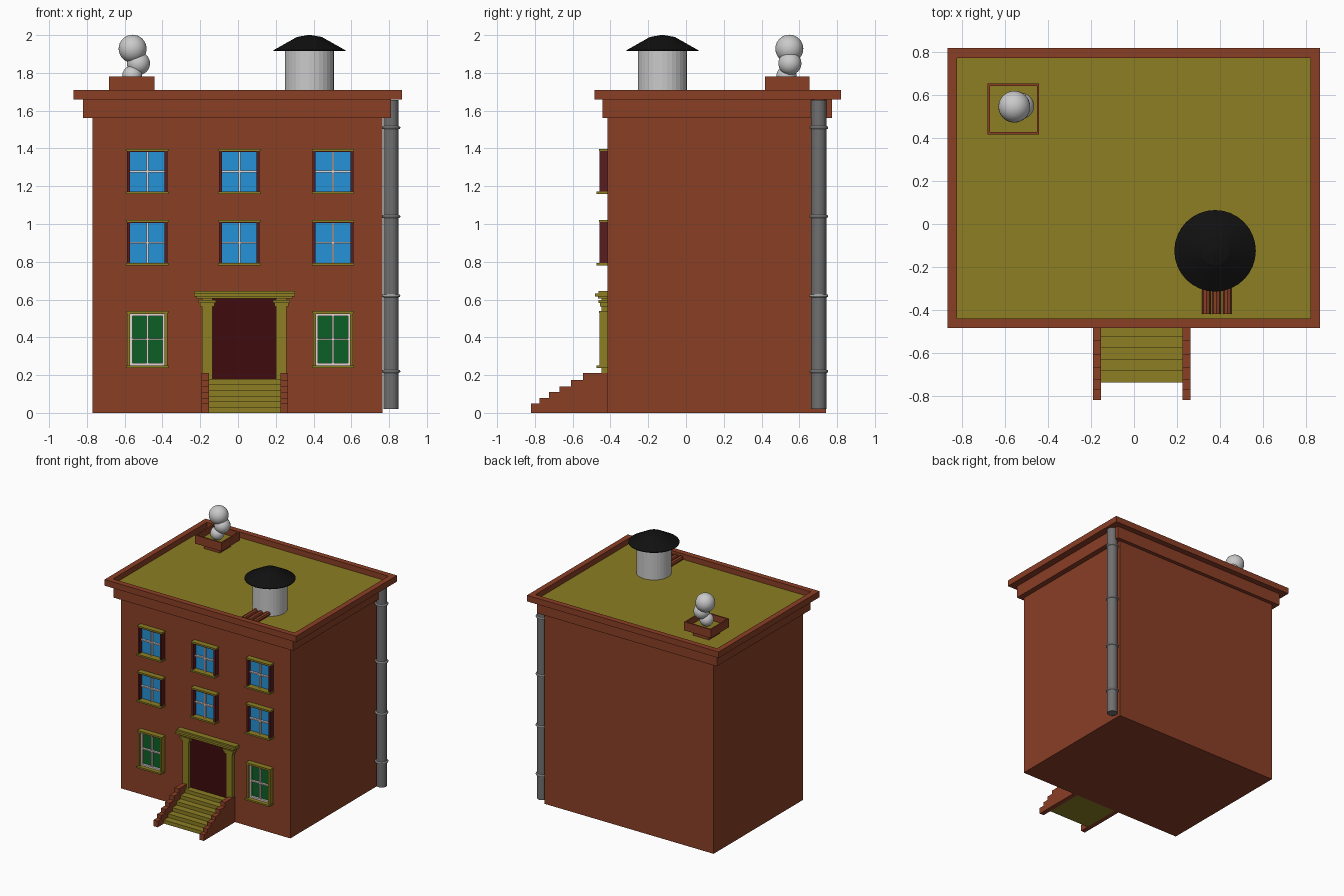
import bpy, bmesh, math

if "Cube" in bpy.data.objects:
    bpy.data.objects.remove(bpy.data.objects["Cube"])


def srgb(r, g, b):
    return [((c / 255 + 0.055) / 1.055) ** 2.4 if c > 10 else c / 255 / 12.92 for c in (r, g, b)] + [1.0]


def material(name, r, g, b):
    m = bpy.data.materials.new(name)
    m.diffuse_color = srgb(r, g, b)
    m.use_nodes = True
    m.node_tree.nodes["Principled BSDF"].inputs["Base Color"].default_value = m.diffuse_color
    return m


BRICK = material("brick red", 138, 62, 37)
OLIVE = material("olive stone", 140, 126, 35)
DOOR = material("dark maroon door", 62, 11, 14)
MAROON = material("maroon window frame", 88, 28, 30)
BLUE = material("blue glass", 37, 146, 214)
GREEN = material("green glass", 12, 96, 38)
WHITE = material("off white", 228, 214, 212)
LIGHT = material("light grey", 202, 202, 202)
GREY = material("pipe grey", 112, 112, 112)
BLACK = material("black", 16, 16, 16)


def finish(name, bm, *mats, smooth=False):
    bmesh.ops.recalc_face_normals(bm, faces=bm.faces)
    me = bpy.data.meshes.new(name)
    bm.to_mesh(me)
    bm.free()
    for m in mats:
        me.materials.append(m)
    ob = bpy.data.objects.new(name, me)
    bpy.context.collection.objects.link(ob)
    if smooth:
        me.polygons.foreach_set("use_smooth", [True] * len(me.polygons))
    return ob


def add_box(bm, x0, x1, y0, y1, z0, z1):
    vs = bmesh.ops.create_cube(bm, size=1)["verts"]
    for v in vs:
        v.co = (x1 if v.co.x > 0 else x0, y1 if v.co.y > 0 else y0, z1 if v.co.z > 0 else z0)


def boxes(name, mat, *dims):
    bm = bmesh.new()
    for d in dims:
        add_box(bm, *d)
    return finish(name, bm, mat)


def tray(name, dims, wall, depth):
    """Box with a sunken olive top inside a brick rim."""
    bm = bmesh.new()
    add_box(bm, *dims)
    bm.normal_update()
    top = max(bm.faces, key=lambda f: f.calc_center_median().z)
    bmesh.ops.inset_region(bm, faces=[top], thickness=wall)
    walls = bmesh.ops.extrude_discrete_faces(bm, faces=[top])["faces"]
    for v in walls[0].verts:
        v.co.z -= depth
    walls[0].material_index = 1
    return finish(name, bm, BRICK, OLIVE)


def lathe(name, mat, x, y, profile, sides):
    """Closed solid turned around a vertical axis; profile is (radius, z)."""
    bm = bmesh.new()
    rings = [[bm.verts.new((x + r * math.cos(a), y + r * math.sin(a), z))
              for a in (2 * math.pi * i / sides for i in range(sides))] for r, z in profile]
    for lo, hi in zip(rings, rings[1:]):
        for i in range(sides):
            j = (i + 1) % sides
            bm.faces.new((lo[i], lo[j], hi[j], hi[i]))
    bm.faces.new(rings[0][::-1])
    bm.faces.new(rings[-1])
    return finish(name, bm, mat)


FRONT = -0.415  # front wall plane

# Main block and stepped cornice with sunken roof
boxes("building_body", BRICK, (-0.77, 0.765, FRONT, 0.742, 0, 1.6))
boxes("lower_cornice", BRICK, (-0.82, 0.81, -0.443, 0.772, 1.56, 1.661))
tray("parapet_and_roof", (-0.87, 0.867, -0.485, 0.82, 1.66, 1.71), 0.064, 0.045)


def window(tag, cx, z0, z1, hw, frame_mat, glass_mat, rim):
    t = 0.016
    # jambs and head, stone cap and sill
    boxes(tag + "_frame", frame_mat,
          (cx - hw, cx - hw + t, -0.457, FRONT + .01, z0, z1 - .008),
          (cx + hw - t, cx + hw, -0.457, FRONT + .01, z0, z1 - .008),
          (cx - hw + t, cx + hw - t, -0.457, FRONT + .01, z1 - t, z1 - .008))
    boxes(tag + "_cap_and_sill", OLIVE,
          (cx - hw - .004, cx + hw + .004, -0.460, FRONT + .01, z1 - .01, z1),
          (cx - hw - .004, cx + hw + .004, -0.473, FRONT + .01, z0 - .002, z0 + .011))
    boxes(tag + "_glass", glass_mat,
          (cx - hw + t, cx + hw - t, FRONT - .008, FRONT + .001, z0 + .011, z1 - t))
    # glazing bars
    b, zm = 0.005, (z0 + z1) / 2
    xa, xb, za, zb = cx - hw + t, cx + hw - t, z0 + .011, z1 - t
    y0, y1 = -0.440, -0.422
    bars = [(cx - b, cx + b, y0, y1, za, zb), (xa, xb, y0 + .001, y1, zm - b, zm + b)]
    if rim:
        bars += [(xa, xa + .012, y0, y1, za, zb), (xb - .012, xb, y0, y1, za, zb),
                 (xa, xb, y0, y1, za, za + .012), (xa, xb, y0, y1, zb - .012, zb)]
    boxes(tag + "_bars", WHITE, *bars)


# Upper windows, two rows of three, and two ground floor windows
for row, (z0, z1) in enumerate(((0.782, 1.02), (1.16, 1.397))):
    for col, cx in enumerate((-0.48, 0.007, 0.503)):
        window(f"upper_window_{row}_{col}", cx, z0, z1, 0.108, MAROON, BLUE, False)
for side, cx in (("left", -0.48), ("right", 0.503)):
    window(f"ground_window_{side}", cx, 0.24, 0.54, 0.107, OLIVE, GREEN, True)

# Doorway with pilasters, capitals and entablature
DX = 0.034
boxes("door", DOOR, (DX - .172, DX + .172, FRONT - .006, FRONT + .003, 0.17, 0.612))
pil, cap = [], []
for s in (-1, 1):
    c = DX + s * 0.196
    pil.append((c - .028, c + .028, -0.447, FRONT + .01, 0.17, 0.61))
    cap.append((c - .046, c + .046, -0.462, FRONT + .01, 0.582, 0.598))
    cap.append((c - .038, c + .038, -0.454, FRONT + .01, 0.562, 0.582))
boxes("door_pilasters", OLIVE, *pil)
boxes("door_capitals", OLIVE, *cap)
boxes("door_entablature", OLIVE,
      (DX - .255, DX + .255, -0.465, FRONT + .01, 0.606, 0.622),
      (DX - .267, DX + .267, -0.483, FRONT + .01, 0.617, 0.632),
      (DX - .267, DX + .267, -0.462, FRONT + .01, 0.632, 0.645))

# Front steps
boxes("front_steps", OLIVE, *[(-0.155, 0.226, -0.74 + i * .054, FRONT + .01, 0.03 * i, 0.03 * (i + 1))
                              for i in range(6)])

# Stepped side walls of the stairs
profile = [(FRONT + .01, 0), (-0.82, 0)]
ys = [-0.82, -0.775, -0.725, -0.67, -0.61, -0.545, FRONT + .01]
for i, z in enumerate((0.05, 0.08, 0.11, 0.14, 0.175, 0.21)):
    profile += [(ys[i], z), (ys[i + 1], z)]
for side, x0 in (("left", -0.192), ("right", 0.225)):
    bm = bmesh.new()
    f = bm.faces.new([bm.verts.new((x0, y, z)) for y, z in profile])
    ext = bmesh.ops.extrude_face_region(bm, geom=[f])["geom"]
    for v in ext:
        if isinstance(v, bmesh.types.BMVert):
            v.co.x += 0.039
    finish("stair_wall_" + side, bm, BRICK)

# Drainpipe at the back right corner, with rings
PX, PY = 0.81, 0.703
lathe("drainpipe", GREY, PX, PY, [(0.04, 0.02), (0.04, 1.657)], 24)
for i, z in enumerate((0.22, 0.62, 1.04, 1.51)):
    bpy.ops.mesh.primitive_torus_add(location=(PX, PY, z), major_radius=0.042, minor_radius=0.008,
                                     major_segments=24, minor_segments=8)
    ring = bpy.context.object
    ring.name = f"pipe_ring_{i}"
    ring.data.materials.append(LIGHT)

# Roof chimney, its cap, and the three small pipes beside it
CX, CY = 0.378, -0.125
lathe("chimney", LIGHT, CX, CY, [(0.13, 1.66), (0.13, 1.925)], 32)
lathe("chimney_cap", BLACK, CX, CY, [(0.19, 1.915), (0.19, 1.92), (0.066, 1.99), (0.01, 2.0)], 32)
for i, x in enumerate((0.338, 0.385, 0.435)):
    bpy.ops.mesh.primitive_cylinder_add(vertices=8, radius=0.02, depth=0.20,
                                        location=(x, -0.32, 1.685), rotation=(math.pi / 2, 0, 0))
    pipe = bpy.context.object
    pipe.name = f"roof_pipe_{i}"
    pipe.data.materials.append(BRICK)

# Small vent with puffs of smoke
boxes("vent_base", BRICK, (-0.635, -0.49, 0.465, 0.61, 1.66, 1.715))
tray("vent_top", (-0.683, -0.442, 0.418, 0.655, 1.71, 1.78), 0.016, 0.05)
for i, (x, y, z, r) in enumerate(((-0.56, 0.532, 1.785, 0.053), (-0.527, 0.55, 1.85, 0.061),
                                  (-0.558, 0.547, 1.928, 0.074))):
    bm = bmesh.new()
    bmesh.ops.create_uvsphere(bm, u_segments=32, v_segments=16, radius=r)
    bmesh.ops.translate(bm, verts=bm.verts, vec=(x, y, z))
    finish(f"smoke_puff_{i}", bm, LIGHT, smooth=True)
